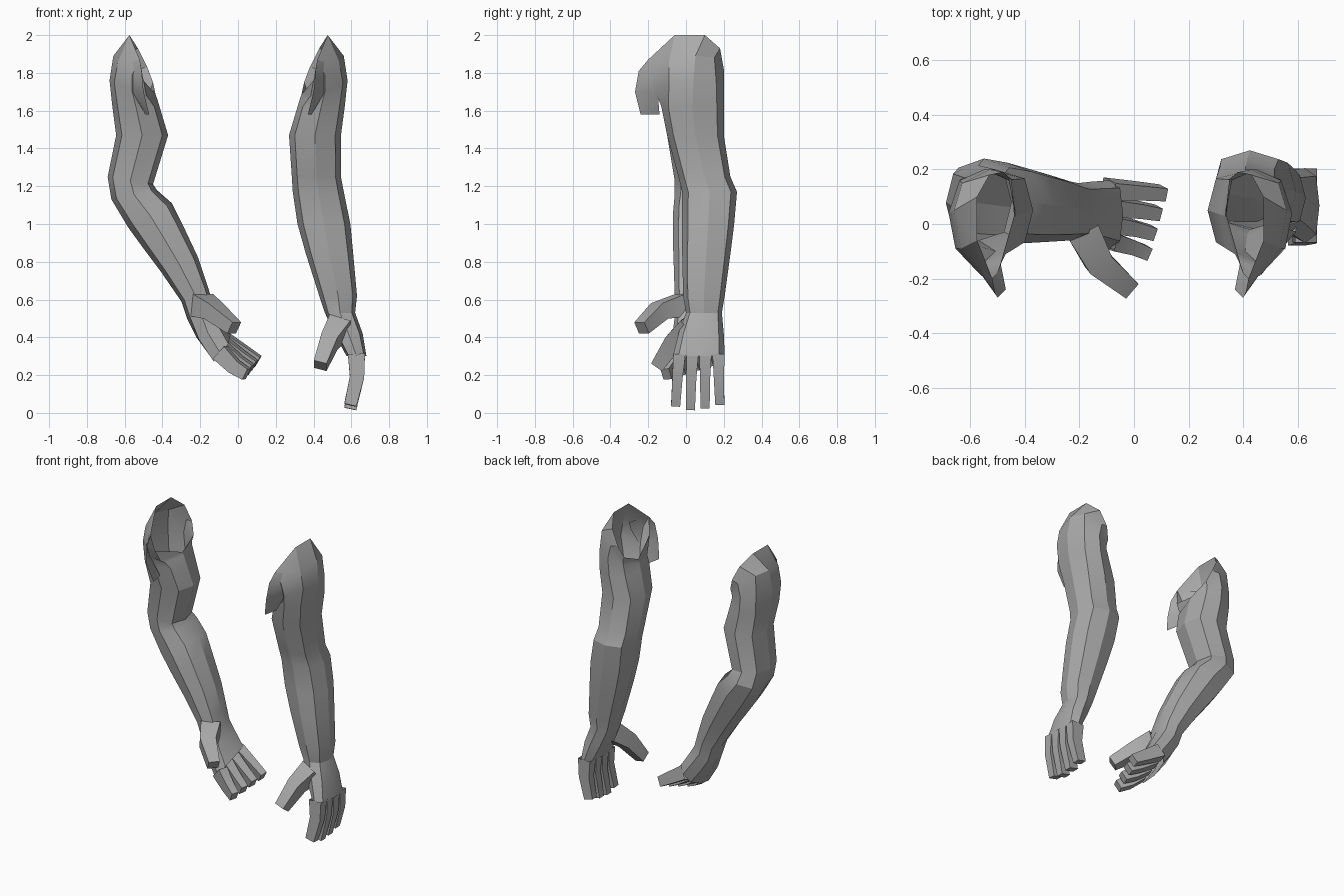
import bpy, bmesh, math
from mathutils import Vector

cube = bpy.data.objects.get("Cube")
if cube:
    bpy.data.objects.remove(cube)

grey = bpy.data.materials.new("plain grey")
grey.use_nodes = True
grey.diffuse_color = (.4, .4, .4, 1)
grey.node_tree.nodes["Principled BSDF"].inputs["Base Color"].default_value = (.4, .4, .4, 1)


def finish(name, bm):
    """Turn a bmesh into a named grey object with crisp edges."""
    mesh = bpy.data.meshes.new(name)
    bm.to_mesh(mesh)
    bm.free()
    mesh.materials.append(grey)
    obj = bpy.data.objects.new(name, mesh)
    bpy.context.collection.objects.link(obj)
    bpy.ops.object.select_all(action='DESELECT')
    obj.select_set(True)
    bpy.context.view_layer.objects.active = obj
    bpy.ops.object.shade_smooth_by_angle(angle=math.radians(25))


def loft(name, rings, cap=False, closed=True):
    """Skin a list of equal point rings; optionally cap the last one."""
    bm = bmesh.new()
    rows = [[bm.verts.new(p) for p in ring] for ring in rings]
    count = len(rows[0])
    for low, high in zip(rows, rows[1:]):
        for i in range(count if closed else count - 1):
            j = (i + 1) % count
            bm.faces.new((low[i], low[j], high[j], high[i]))
    if cap:
        bm.faces.new(rows[-1])
    bmesh.ops.remove_doubles(bm, verts=bm.verts, dist=.001)
    bmesh.ops.recalc_face_normals(bm, faces=bm.faces)
    finish(name, bm)


def ring(inner, outer, front, back, tilt=0):
    """Eight-sided section from its inner and outer (x, z) and its y range."""
    a, b = Vector((inner[0], 0, inner[1])), Vector((outer[0], 0, outer[1]))
    mid = (a + b) / 2 + Vector((0, (front + back) / 2, 0))
    across = (b - a) / 2
    depth = Vector((0, (front - back) / 2, -tilt))
    points = []
    for i in range(8):
        t = i * math.pi / 4
        size = 1.1 if i % 2 else 1
        points.append(mid + (across * math.cos(t) + depth * math.sin(t)) * size)
    return points


def level(z, inner, outer, front, back):
    return ring((inner, z), (outer, z), front, back)


def digit(name, path, sizes, side):
    """Square-section finger or thumb along a path."""
    path = [Vector(p) for p in path]
    rings = []
    for i, p in enumerate(path):
        along = (path[min(i + 1, len(path) - 1)] - path[max(i - 1, 0)]).normalized()
        v = along.cross(Vector(side)).normalized()
        u = v.cross(along)
        wide, thick = sizes[i]
        rings.append([p + u * wide * s + v * thick * t
                      for s, t in ((-1, -1), (1, -1), (1, 1), (-1, 1))])
    loft(name, rings, cap=True)


def mirrored(rings):
    """Carry left-arm points over to the right arm."""
    return [[Vector((-.1 - p[0], p[1], p[2])) for p in r] for r in rings]


# Upper arm and oblique shoulder opening, shared by both sides
upper = [
    level(1.47, .27, .545, -.10, .20),
    level(1.62, .315, .565, -.13, .20),
    [(.58, .04, 1.76), (.555, -.09, 1.75), (.46, -.16, 1.70), (.37, -.11, 1.66),
     (.33, .03, 1.67), (.36, .16, 1.69), (.45, .20, 1.73), (.54, .16, 1.75)],
    [(.56, .05, 1.89), (.535, -.09, 1.86), (.46, -.19, 1.79), (.385, -.14, 1.68),
     (.335, .03, 1.68), (.36, .165, 1.72), (.43, .20, 1.82), (.53, .15, 1.88)],
    [(.475, .10, 2), (.475, -.06, 2), (.42, -.20, 1.87), (.40, -.18, 1.76),
     (.34, .03, 1.69), (.35, .165, 1.75), (.38, .19, 1.83), (.43, .18, 1.93)],
]
# Chest flap hanging in front of the shoulder
flap = [
    [(.50, -.10, 1.85), (.455, -.17, 1.86), (.42, -.20, 1.87)],
    [(.50, -.12, 1.79), (.45, -.20, 1.79), (.41, -.25, 1.81)],
    [(.46, -.15, 1.70), (.43, -.20, 1.70), (.40, -.27, 1.70)],
    [(.39, -.14, 1.58), (.38, -.19, 1.58), (.37, -.24, 1.58)],
]

# Left arm, hanging nearly straight
left_fore = [
    level(.30, .575, .68, -.07, .205),
    level(.42, .51, .66, -.04, .20),
    level(.53, .46, .62, 0, .19),
    level(.62, .43, .63, -.015, .205),
    level(.84, .36, .61, -.02, .235),
    level(1.0, .315, .595, -.02, .255),
    level(1.17, .29, .56, -.02, .27),
    level(1.25, .285, .545, -.04, .235),
]
loft("left_arm", left_fore + upper)
loft("left_shoulder_flap", flap, closed=False)

# Right arm, bent at the elbow
right_fore = [
    ring((-.04, .41), (-.14, .29), -.09, .16, .04),
    ring((-.10, .51), (-.22, .40), -.07, .155, .03),
    ring((-.14, .60), (-.27, .50), -.055, .15),
    ring((-.16, .67), (-.30, .59), -.06, .155),
    ring((-.21, .82), (-.41, .75), -.065, .18),
    ring((-.29, .99), (-.50, .87), -.07, .205),
    ring((-.35, 1.11), (-.58, .98), -.07, .225),
    ring((-.43, 1.18), (-.67, 1.13), -.06, .24),
    ring((-.45, 1.21), (-.69, 1.25), -.06, .215),
]
loft("right_arm", right_fore + mirrored(upper))
loft("right_shoulder_flap", mirrored(flap), closed=False)

# Four fingers on each hand, spread evenly from front to back
finger_sizes = [(.032, .045), (.027, .038), (.024, .032)]
for i, name in enumerate(("index", "middle", "ring", "little")):
    drop = .02 * abs(i - 1.3)
    digit("left_" + name + "_finger",
          [(.627, -.035 + .069 * i, .31), (.63, -.045 + .073 * i, .19),
           (.595, -.055 + .078 * i, .015 + drop)], finger_sizes, (0, 1, 0))
    digit("right_" + name + "_finger",
          [(-.095, -.06 + .063 * i, .32 + .025 * i),
           (-.02 + .015 * i, -.08 + .067 * i, .245 + .025 * i),
           (.045 + .02 * i, -.105 + .073 * i, .205 + .022 * i)],
          finger_sizes, (0, 1, .3))

# Thumbs
thumb_sizes = [(.06, .06), (.045, .05), (.035, .035)]
digit("left_thumb", [(.54, .03, .46), (.485, -.06, .38), (.435, -.15, .25)],
      thumb_sizes, (1, 0, 0))
digit("right_thumb", [(-.19, -.02, .57), (-.13, -.14, .54), (-.02, -.235, .45)],
      thumb_sizes, (0, 0, 1))
